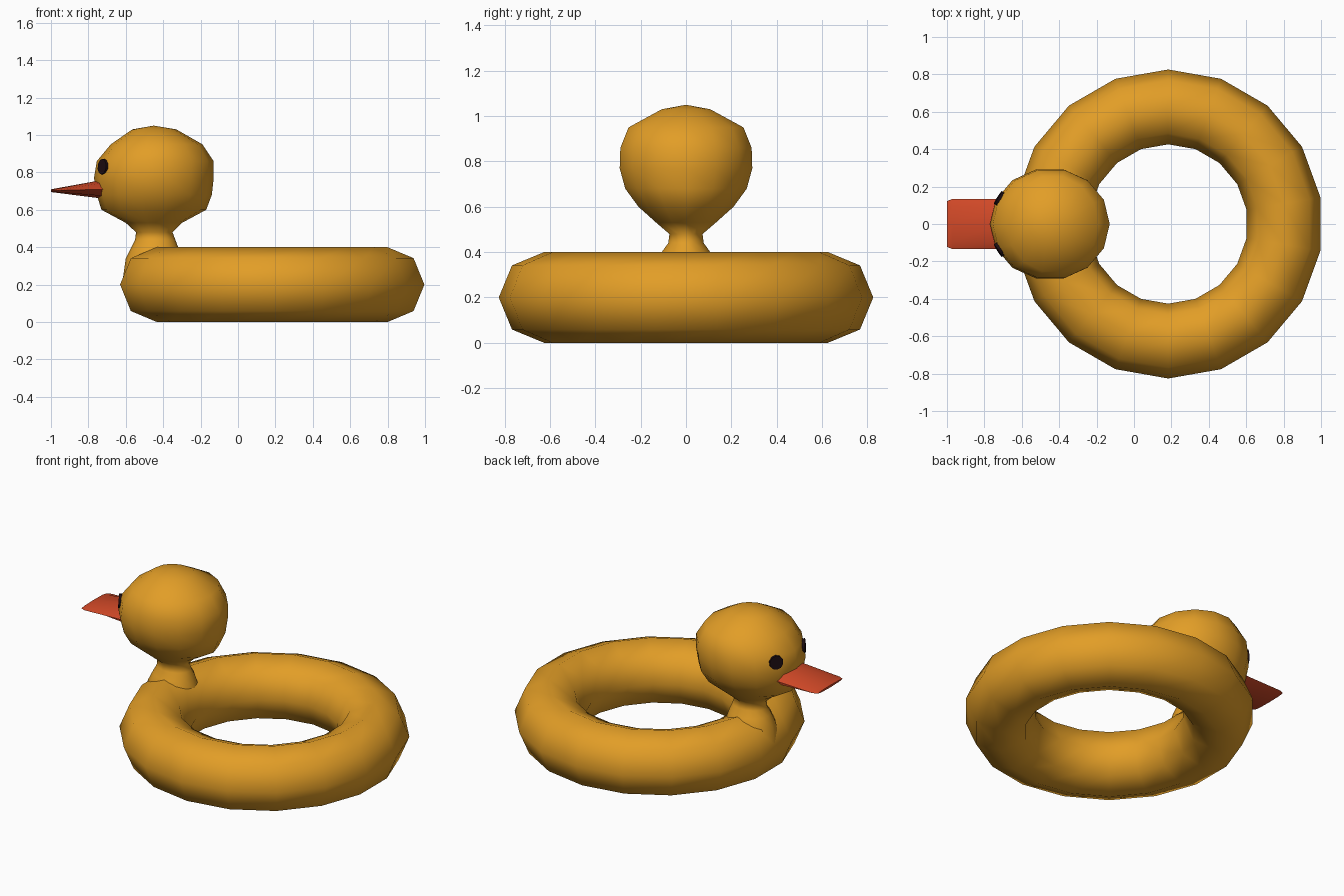
import bpy, bmesh, math
from mathutils import Vector
from mathutils.bvhtree import BVHTree

if "Cube" in bpy.data.objects:
    bpy.data.objects.remove(bpy.data.objects["Cube"])


def material(name, rgb):
    m = bpy.data.materials.new(name)
    m.diffuse_color = (*rgb, 1)
    m.use_nodes = True
    m.node_tree.nodes["Principled BSDF"].inputs["Base Color"].default_value = m.diffuse_color
    return m


YELLOW = material("duck yellow", (0.76, 0.34, 0.02))
RED = material("beak red", (0.63, 0.065, 0.02))
BLACK = material("eye black", (0.012, 0.004, 0.006))


def loft(name, rings, mat, top_point=None):
    """Skin a list of point rings, closing both ends."""
    bm = bmesh.new()
    loops = [[bm.verts.new(p) for p in ring] for ring in rings]
    n = len(loops[0])
    for a, b in zip(loops, loops[1:]):
        for i in range(n):
            j = (i + 1) % n
            bm.faces.new((a[i], a[j], b[j], b[i]))
    bm.faces.new(loops[0][::-1])
    if top_point:
        tip = bm.verts.new(top_point)
        for i in range(n):
            bm.faces.new((loops[-1][i], loops[-1][(i + 1) % n], tip))
    else:
        bm.faces.new(loops[-1])
    bmesh.ops.recalc_face_normals(bm, faces=bm.faces)
    mesh = bpy.data.meshes.new(name)
    bm.to_mesh(mesh)
    tree = BVHTree.FromBMesh(bm)
    bm.free()
    ob = bpy.data.objects.new(name, mesh)
    bpy.context.collection.objects.link(ob)
    mesh.materials.append(mat)
    return ob, tree


def smooth(ob, degrees):
    bpy.ops.object.select_all(action='DESELECT')
    ob.select_set(True)
    bpy.context.view_layer.objects.active = ob
    bpy.ops.object.shade_smooth_by_angle(angle=math.radians(degrees))


# Inflatable ring
bpy.ops.mesh.primitive_torus_add(major_segments=18, minor_segments=8,
                                 major_radius=0.626, minor_radius=0.2,
                                 location=(0.183, 0, 0.2),
                                 rotation=(0, 0, math.radians(10)))
ring = bpy.context.object
ring.name = "swim_ring"
ring.data.materials.append(YELLOW)
smooth(ring, 80)

# Neck and head: rings of (z, x min, x max, half width in y)
profile = [
    (0.20, -0.62, -0.26, 0.15), (0.34, -0.60, -0.30, 0.13),
    (0.40, -0.57, -0.32, 0.11), (0.44, -0.55, -0.335, 0.08),
    (0.48, -0.545, -0.35, 0.075), (0.53, -0.60, -0.30, 0.135),
    (0.60, -0.73, -0.17, 0.215), (0.68, -0.755, -0.14, 0.275),
    (0.77, -0.77, -0.13, 0.30), (0.86, -0.755, -0.13, 0.297),
    (0.95, -0.68, -0.19, 0.26), (1.03, -0.565, -0.33, 0.11),
]
SEG = 14
rings = []
for z, x0, x1, ry in profile:
    cx, rx = (x0 + x1) / 2, (x1 - x0) / 2
    rings.append([(cx - rx * math.cos(2 * math.pi * i / SEG),
                   ry * math.sin(2 * math.pi * i / SEG), z) for i in range(SEG)])
head, head_tree = loft("head_and_neck", rings, YELLOW, (-0.45, 0, 1.05))
smooth(head, 80)

# Beak: lens section tapering to a wide thin edge; (x, half width, z, half height)
sections = [(-0.71, 0.132, 0.71, 0.052), (-0.97, 0.135, 0.703, 0.012),
            (-1.0, 0.122, 0.702, 0.007)]
beak, _ = loft("beak", [[(x, w * math.cos(math.pi * i / 4),
                          zc + h * math.sin(math.pi * i / 4)) for i in range(8)]
                        for x, w, zc, h in sections], RED)
smooth(beak, 40)

# Eyes: discs set into the head surface
for side, label in ((-1, "right"), (1, "left")):
    out = Vector((-0.84, side * 0.54, 0.08)).normalized()
    target = Vector((-0.45, side * 0.0, 0.83))
    aim = Vector((-0.275, side * 0.14, 0)).normalized()
    hit = head_tree.ray_cast(target + aim, -aim)[0]
    bpy.ops.mesh.primitive_cylinder_add(vertices=10, radius=0.042, depth=0.04,
                                        location=hit - out * 0.012,
                                        rotation=out.to_track_quat('Z', 'Y').to_euler())
    eye = bpy.context.object
    eye.name = "eye_" + label
    eye.data.materials.append(BLACK)
    smooth(eye, 40)
